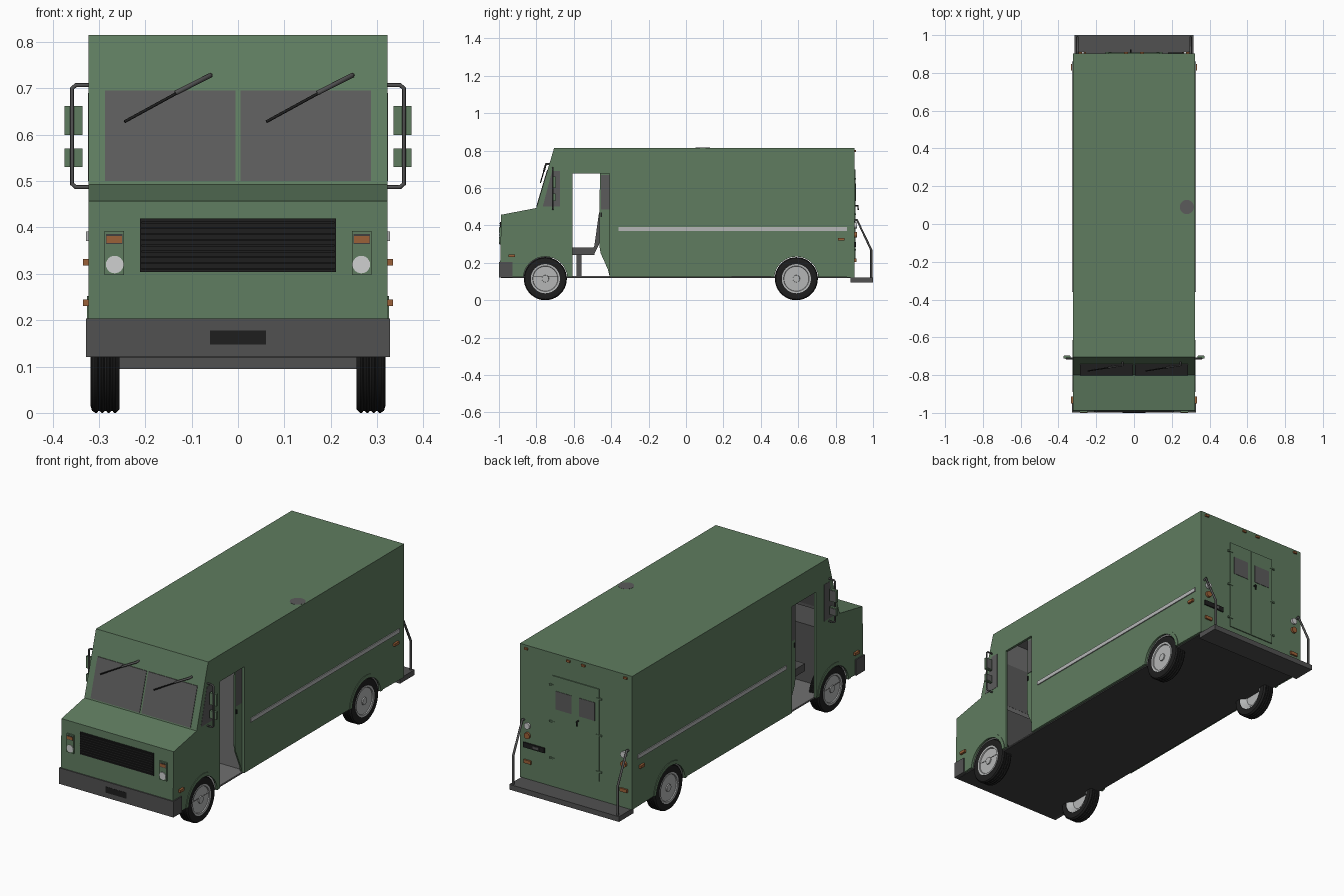
import bpy, bmesh, math
from mathutils import Vector, Matrix

if "Cube" in bpy.data.objects:
    bpy.data.objects.remove(bpy.data.objects["Cube"])


def material(name, r, g, b):
    m = bpy.data.materials.new(name)
    m.diffuse_color = (r, g, b, 1)
    m.use_nodes = True
    m.node_tree.nodes["Principled BSDF"].inputs["Base Color"].default_value = m.diffuse_color
    return m


GREEN = material("body green", .115, .202, .116)
GLASS = material("window grey", .105, .105, .105)
DARK = material("bumper grey", .083, .083, .083)
BLACK = material("black rubber", .013, .013, .013)
UNDER = material("underbody grey", .05, .05, .05)
SILVER = material("silver", .46, .47, .47)
LAMP = material("clear lens", .62, .63, .63)
ORANGE = material("orange lens", .33, .12, .04)
INNER = material("interior grey", .16, .16, .16)


def finish(name, bm, *mats):
    bmesh.ops.recalc_face_normals(bm, faces=bm.faces)
    me = bpy.data.meshes.new(name)
    bm.to_mesh(me)
    bm.free()
    ob = bpy.data.objects.new(name, me)
    bpy.context.collection.objects.link(ob)
    for m in mats:
        me.materials.append(m)
    return ob


def prism(name, pts, x0, x1, *mats):
    """Extrude a y-z outline along x."""
    bm = bmesh.new()
    a = [bm.verts.new((x0, y, z)) for y, z in pts]
    b = [bm.verts.new((x1, y, z)) for y, z in pts]
    bm.faces.new(a)
    bm.faces.new(b[::-1])
    for i in range(len(pts)):
        j = (i + 1) % len(pts)
        bm.faces.new((a[i], b[i], b[j], a[j]))
    return finish(name, bm, *mats)


def box(name, x, y, z, mat):
    return prism(name, [(y[0], z[0]), (y[1], z[0]), (y[1], z[1]), (y[0], z[1])], x[0], x[1], mat)


def disc(name, c, r, depth, axis, mat, n=24):
    bm = bmesh.new()
    rot = Vector((0, 0, 1)).rotation_difference(Vector(axis)).to_matrix().to_4x4()
    bmesh.ops.create_cone(bm, cap_ends=True, segments=n, radius1=r, radius2=r, depth=depth,
                          matrix=Matrix.Translation(c) @ rot)
    return finish(name, bm, mat)


def smooth(ob):
    bpy.ops.object.select_all(action='DESELECT')
    ob.select_set(True)
    bpy.context.view_layer.objects.active = ob
    bpy.ops.object.shade_smooth_by_angle(angle=math.radians(35))


def lathe(name, prof, centre, side, mat):
    """Spin an (r, x) profile about the x axis."""
    bm = bmesh.new()
    vs = [bm.verts.new((x * side, centre[0], centre[1] + r)) for r, x in prof]
    es = [bm.edges.new(p) for p in zip(vs, vs[1:])]
    bmesh.ops.spin(bm, geom=vs + es, cent=(0, *centre), axis=(1, 0, 0),
                   angle=2 * math.pi, steps=40, use_duplicate=False)
    bmesh.ops.remove_doubles(bm, verts=bm.verts, dist=1e-5)
    smooth(finish(name, bm, mat))


def tube(name, pts, r, mat):
    cu = bpy.data.curves.new(name, 'CURVE')
    cu.dimensions = '3D'
    cu.bevel_depth, cu.bevel_resolution, cu.use_fill_caps = r, 2, True
    sp = cu.splines.new('POLY')
    sp.points.add(len(pts) - 1)
    for p, co in zip(sp.points, pts):
        p.co = (*co, 1)
    cu.materials.append(mat)
    ob = bpy.data.objects.new(name, cu)
    bpy.context.collection.objects.link(ob)


def arc(cy, r, a0, a1, n=20):
    return [(cy + r * math.cos(t), .115 + r * math.sin(t))
            for t in (math.radians(a0 + (a1 - a0) * i / n) for i in range(n + 1))]


def wy(z):
    return -.80 + .095 * (z - .493) / .322     # windshield slope


WHEELS = (-.752, .59)
AXLE = .115

# Outer shell: nose, hood, windshield frame, roof and rear, grey inside
outer = [(-.995, .122), (-.988, .457), (-.80, .493), (-.705, .815), (.902, .815), (.902, .122)]
inner = [(.89, .122), (.89, .803), (-.697, .803), (-.79, .482), (-.976, .447), (-.983, .122)]
shell = prism("body_shell", outer + inner, -.321, .321, GREEN, INNER)
for p in shell.data.polygons:
    if abs(p.normal.x) < .5 and (p.center - Vector((0, 0, .45))).dot(p.normal) < 0:
        p.material_index = 1

# Side walls with wheel arches and door openings
wall = ([outer[0]] + arc(WHEELS[0], .122, 175, 5)
        + [(-.607, .125), (-.607, .677), (-.408, .677), (-.408, .125)]
        + arc(WHEELS[1], .122, 175, 5) + outer[:0:-1])
for s in (-1, 1):
    ob = prism("side_wall", wall, s * .31, s * .3225, GREEN, INNER)
    for p in ob.data.polygons:
        if p.normal.x * s < -.9:
            p.material_index = 1
    # slid-back door with its window and curved lower edge
    door = [(-.46, .685), (-.39, .685), (-.39, .125), (-.408, .125), (-.418, .165),
            (-.44, .215), (-.456, .25), (-.463, .29), (-.463, .44)]
    prism("sliding_door", door, s * .298, s * .306, GREEN)
    box("door_window", sorted((s * .296, s * .3085)), (-.455, -.405), (.485, .67), GLASS)
    box("door_handle", sorted((s * .306, s * .311)), (-.456, -.45), (.445, .468), BLACK)
    prism("quarter_window", [(-.766, .50), (-.716, .69), (-.673, .69), (-.673, .50)],
          s * .308, s * .3235, GLASS)
    box("side_stripe", sorted((s * .318, s * .3275)), (-.36, .86), (.371, .391), SILVER)
    for y, z in ((-.932, .238), (.83, .325)):
        box("side_marker", sorted((s * .318, s * .334)), (y - .018, y + .018), (z - .007, z + .007), ORANGE)
    # Wheels
    for cy in WHEELS:
        prism("arch_lip", arc(cy, .137, 176, 4) + arc(cy, .118, 4, 176), s * .316, s * .3255, GREEN)
        tread = [(.115 if i % 4 < 2 else .111, .308 - i * .0034) for i in range(14)]
        lathe("tyre", [(.07, .302), (.078, .315), (.1, .318), (.11, .315)] + tread
              + [(.108, .256), (.08, .256), (.07, .27)], (cy, AXLE), s, BLACK)
        lathe("wheel_rim", [(0, .316), (.018, .316), (.019, .311), (.066, .311), (.068, .316), (.078, .317),
                            (.078, .257), (.066, .262), (.05, .28), (0, .28)], (cy, AXLE), s, SILVER)
    # Headlight cluster
    box("headlight_panel", sorted((s * .246, s * .288)), (-.997, -.98), (.297, .392), GREEN)
    disc("headlight", (s * .266, -.993, .32), .019, .014, (0, 1, 0), LAMP)
    box("headlight_recess", sorted((s * .249, s * .285)), (-.9985, -.98), (.364, .386), UNDER)
    box("turn_signal", sorted((s * .25, s * .284)), (-1, -.98), (.367, .382), ORANGE)
    # Mirrors on a bent bar
    tube("mirror_bar", [(s * x, -.712, z) for x, z in
                        ((.315, .707), (.35, .707), (.358, .70), (.358, .494), (.35, .487), (.315, .487))],
         .0045, DARK)
    for z0, z1 in ((.60, .662), (.53, .57)):
        box("mirror_housing", sorted((s * .336, s * .374)), (-.712, -.698), (z0, z1), GREEN)
        box("mirror_glass", sorted((s * .339, s * .371)), (-.699, -.696), (z0 + .004, z1 - .004), GLASS)
    # Windshield half
    prism("windshield", [(wy(.5) - .003, .5), (wy(.695) - .003, .695), (wy(.695) + .014, .695),
                         (wy(.5) + .014, .5)], s * .005, s * .287, GLASS)
    # Rear door leaf, window and hinges
    box("rear_door", sorted((s * .001, s * .135)), (.898, .907), (.22, .70), GREEN)
    box("rear_window", sorted((s * .022, s * .112)), (.898, .909), (.53, .625), GLASS)
    for z in (.27, .46, .65):
        box("rear_hinge", sorted((s * .12, s * .15)), (.9, .9095), (z - .004, z + .004), GREEN)
    # Rear lamps and clearance lights
    disc("reverse_lamp", (s * .277, .906, .40), .016, .014, (0, 1, 0), LAMP)
    disc("brake_lamp", (s * .277, .906, .35), .016, .014, (0, 1, 0), ORANGE)
    box("rear_marker", sorted((s * .255, s * .297)), (.898, .911), (.205, .222), ORANGE)
    for x in (.043, .285):
        box("clearance_light", sorted((s * (x - .01), s * (x + .01))), (.898, .91), (.793, .803), ORANGE)
    # Rear step handrail
    tube("handrail", [(s * .3, .90, .425), (s * .3, .914, .43), (s * .3, .99, .27), (s * .3, .99, .11)],
         .006, DARK)

# Rear handle and plate
tube("rear_handle", [(-.017, .905, .505), (-.017, .92, .505), (-.017, .92, .482)], .004, BLACK)
box("rear_plate", (.18, .30), (.9, .908), (.284, .31), BLACK)
box("rear_plate_label", (.21, .245), (.9, .909), (.291, .303), DARK)

# Grille with slats
box("grille", (-.211, .211), (-.9945, -.98), (.304, .419), BLACK)
for i in range(9):
    z = .311 + i * .0125
    box("grille_slat", (-.208, .208), (-.999, -.99), (z - .002, z + .002), BLACK)

# Bumpers, front plate, underside and floor
box("front_bumper", (-.328, .328), (-.999, -.928), (.121, .204), DARK)
box("front_plate", (-.06, .06), (-1, -.99), (.147, .178), BLACK)
box("rear_step", (-.315, .315), (.88, 1), (.095, .122), DARK)
box("underside", (-.31, .31), (-.99, .90), (.119, .127), UNDER)
box("cab_floor", (-.312, .312), (-.97, -.38), (.124, .129), INNER)

# Cab interior: bulkhead, dashboard and driver seat
box("bulkhead", (-.312, .312), (-.392, -.385), (.128, .81), INNER)
box("dashboard", (-.25, .25), (-.92, -.72), (.13, .43), DARK)
box("seat_pedestal", (-.18, -.12), (-.585, -.56), (.125, .25), DARK)
box("seat_cushion", (-.25, -.05), (-.62, -.49), (.243, .282), DARK)
prism("seat_back", [(-.515, .245), (-.492, .245), (-.464, .30), (-.455, .465), (-.465, .47), (-.49, .29)],
      -.25, -.05, DARK)

# Wipers, thick arm at the top
for x in (-.06, .246):
    p = [Vector((x - dx, wy(z) - .018, z)) for dx, z in ((0, .728), (.075, .69), (.185, .628))]
    tube("wiper_arm", [p[0] + Vector((0, .02, 0)), p[0], p[1]], .0055, DARK)
    tube("wiper_blade", [p[0].lerp(p[1], .4), p[2]], .0032, BLACK)

# Roof patch
disc("roof_patch", (.28, .09, .815), .038, .0012, (0, 0, 1), GLASS, 16)
